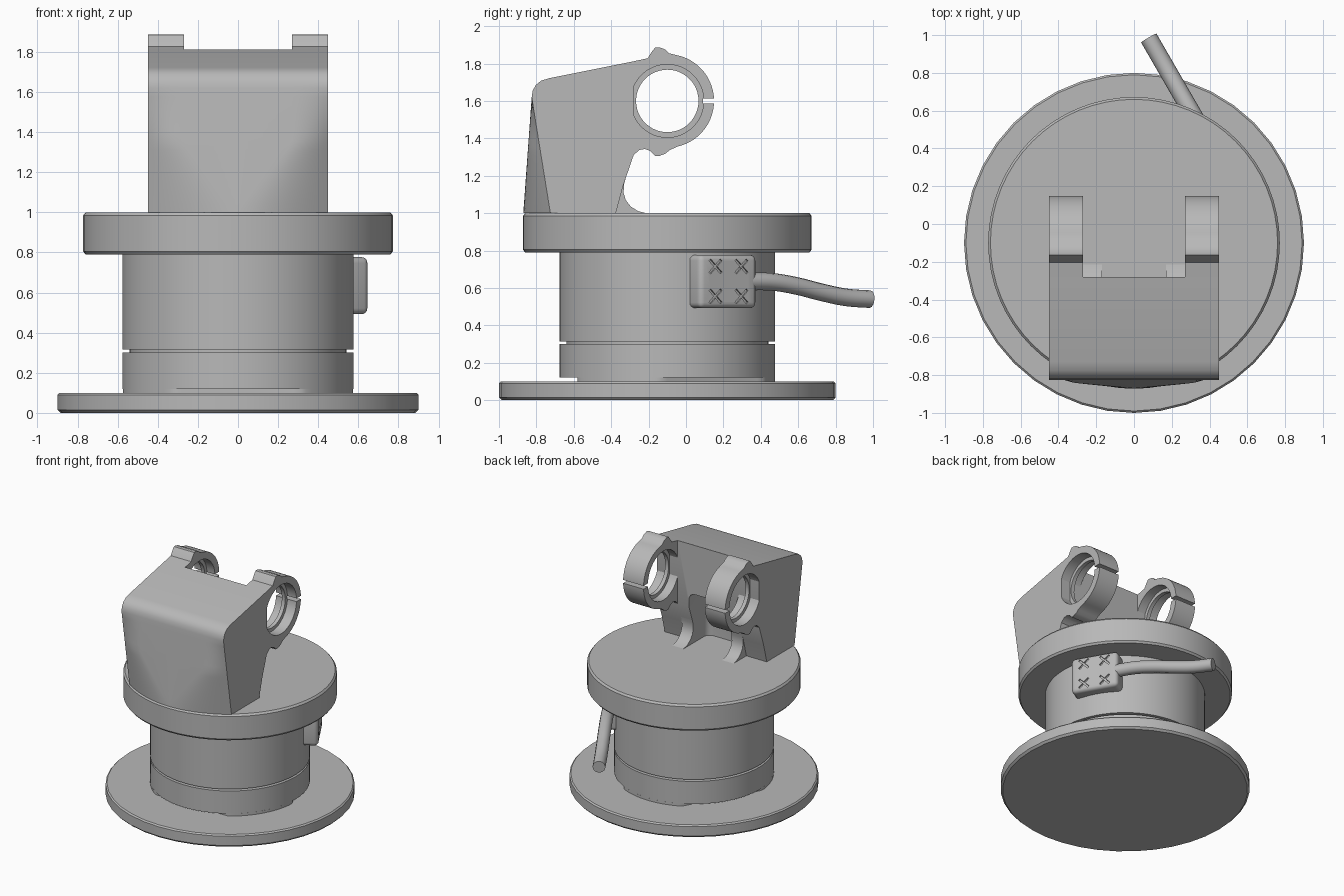
import bpy, bmesh
from math import sin, cos, pi, radians, sqrt
from mathutils import Matrix, Vector

if "Cube" in bpy.data.objects:
    bpy.data.objects.remove(bpy.data.objects["Cube"], do_unlink=True)

AXIS = Vector((0, -0.1, 0))
GREY = bpy.data.materials.new("plain_grey")
GREY.use_nodes = True
GREY.diffuse_color = (0.48, 0.48, 0.48, 1)
GREY.node_tree.nodes["Principled BSDF"].inputs["Base Color"].default_value = (0.48, 0.48, 0.48, 1)


def finish(name, bm, matrix=Matrix()):
    bmesh.ops.remove_doubles(bm, verts=bm.verts, dist=1e-5)
    bmesh.ops.transform(bm, matrix=matrix, verts=bm.verts)
    bmesh.ops.recalc_face_normals(bm, faces=bm.faces)
    mesh = bpy.data.meshes.new(name)
    bm.to_mesh(mesh)
    bm.free()
    mesh.materials.append(GREY)
    obj = bpy.data.objects.new(name, mesh)
    bpy.context.collection.objects.link(obj)
    return obj


def select(obj):
    bpy.ops.object.select_all(action='DESELECT')
    obj.select_set(True)
    bpy.context.view_layer.objects.active = obj


def smooth(obj, angle=30):
    select(obj)
    bpy.ops.object.shade_smooth_by_angle(angle=radians(angle))


def cut(obj, cutter):
    cutter.hide_render = True
    mod = obj.modifiers.new("cut", 'BOOLEAN')
    mod.operation, mod.solver, mod.object = 'DIFFERENCE', 'EXACT', cutter
    select(obj)
    bpy.ops.object.modifier_apply(modifier=mod.name)
    bpy.data.objects.remove(cutter, do_unlink=True)


def skin(bm, rings):
    """Bridge equal rings of points and cap both ends."""
    loops = [[bm.verts.new(p) for p in ring] for ring in rings]
    n = len(loops[0])
    for a, b in zip(loops, loops[1:]):
        for i in range(n):
            bm.faces.new((a[i], a[(i + 1) % n], b[(i + 1) % n], b[i]))
    bm.faces.new(loops[0])
    bm.faces.new(loops[-1])


def lathe(name, profile, sides):
    bm = bmesh.new()
    angles = [2 * pi * i / sides for i in range(sides)]
    skin(bm, [[(r * cos(a), r * sin(a), z) for a in angles] for r, z in profile])
    obj = finish(name, bm, Matrix.Translation(AXIS))
    smooth(obj)
    return obj


def extrude_x(name, outline, x0, x1):
    bm = bmesh.new()
    skin(bm, [[(x, y, z) for y, z in outline] for x in (x0, x1)])
    return finish(name, bm)


def box(name, lo, hi, bevel=0.0, matrix=Matrix()):
    bm = bmesh.new()
    lo, hi = Vector(lo), Vector(hi)
    bmesh.ops.create_cube(bm, size=1, matrix=Matrix.Translation((lo + hi) / 2) @ Matrix.Diagonal((*(hi - lo), 1)))
    if bevel:
        bmesh.ops.bevel(bm, geom=bm.edges[:], offset=bevel, segments=4, profile=0.5, affect='EDGES')
    return finish(name, bm, matrix)


# Turned parts: base plate, column with groove, turntable
lathe("base_plate", [(0.885, 0), (0.9, 0.015), (0.9, 0.09), (0.89, 0.1)], 40)
lathe("column", [(0.577, 0.12), (0.577, 0.3), (0.54, 0.3), (0.54, 0.315), (0.577, 0.315), (0.577, 0.81)], 64)
lathe("turntable", [(0.76, 0.79), (0.772, 0.805), (0.772, 0.985), (0.76, 1.0)], 64)

# Column foot: round with three flats
bm = bmesh.new()
foot = []
for i in range(120):
    a = 2 * pi * i / 120
    off = (a - pi / 6 + pi / 3) % (2 * pi / 3) - pi / 3
    r = min(0.577, 0.48 / cos(off))
    foot.append((r * cos(a), r * sin(a)))
skin(bm, [[(x, y, z) for x, y in foot] for z in (0.095, 0.12)])
smooth(finish("column_foot", bm, Matrix.Translation(AXIS)))

# Bracket block: flat front blending down into the round turntable rim
HALF, INNER = 0.45, 0.27
front_rows = 14
outline = [(-0.87 + 0.045 * i / front_rows, 1 + 0.62 * i / front_rows) for i in range(front_rows + 1)]
outline += [(-0.82, 1.655), (-0.803, 1.685), (-0.775, 1.708), (-0.73, 1.722),
            (-0.28, 1.812), (-0.28, 1.31), (-0.335, 1.15), (-0.375, 1.0)]
steps = [(side, k / 8) for side, k in
         [(-2, k) for k in range(8, 0, -1)] + [(-1, 8), (1, 0), (1, 8)] + [(2, k) for k in range(1, 9)]]


def block_point(row, side, t):
    y, z = outline[row]
    fold = INNER
    drop = 0
    if row <= front_rows:
        fold = INNER * min(1, (z - 1) / 0.35)
        drop = 0.145 * (1 - (z - 1) / 0.62)
    if abs(side) == 1:
        return (side * fold * t, y, z)
    x = fold + (HALF - fold) * t
    return ((x if side > 0 else -x), y + drop * t * t, z)


bm = bmesh.new()
skin(bm, [[block_point(r, s, t) for r in range(len(outline))] for s, t in steps])
block = finish("bracket_block", bm)
pocket = box("pocket_cutter", (-0.17, -0.52, 0.9), (0.17, -0.1, 1.42), 0.05)
cut(block, pocket)
smooth(block, 25)

# Arms with clamp rings, and the ribs below them
RING = Vector((-0.1, 1.6))
arm_outline = [(-0.28, 1.812), (-0.205, 1.828), (-0.185, 1.86), (-0.165, 1.885), (-0.145, 1.887),
               (-0.11, 1.875), (-0.09, 1.855)]
arm_outline += [(RING.x + 0.25 * cos(radians(a)), RING.y + 0.25 * sin(radians(a))) for a in range(78, -79, -6)]
arm_outline += [(-0.09, 1.335), (-0.11, 1.318), (-0.145, 1.305), (-0.165, 1.306), (-0.19, 1.332),
                (-0.22, 1.343), (-0.25, 1.338), (-0.28, 1.31)]
rib_outline = [(-0.45, 1.3), (-0.285, 1.3), (-0.31, 1.23), (-0.33, 1.16), (-0.334, 1.11), (-0.322, 1.07),
               (-0.295, 1.035), (-0.255, 1.01), (-0.205, 0.998), (-0.45, 0.998)]


def bore(x0, x1, r):
    pts = [(RING.x + r * cos(2 * pi * i / 48), RING.y + r * sin(2 * pi * i / 48)) for i in range(48)]
    return extrude_x("bore_cutter", pts, x0, x1)


for side, label in ((1, "left"), (-1, "right")):
    arm = extrude_x(label + "_arm", arm_outline, side * INNER, side * HALF)
    cut(arm, bore(side * 0.2, side * 0.5, 0.167))
    cut(arm, bore(side * 0.2, side * 0.34, 0.195))
    cut(arm, bore(side * 0.37, side * 0.5, 0.195))
    cut(arm, box("slit_cutter", (-0.6, 0.09, 1.587), (0.6, 0.2, 1.613)))
    smooth(arm, 35)
    smooth(extrude_x(label + "_rib", rib_outline, side * 0.17, side * INNER))

# Cable box turned to face outwards, with four crossed screw slots
turn = Matrix.Translation(AXIS) @ Matrix.Rotation(pi / 6, 4, 'Z')
cable_box = box("cable_box", (0.45, -0.178, 0.492), (0.655, 0.178, 0.777), 0.03, turn)
for y in (-0.08, 0.08):
    for z in (0.555, 0.715):
        for tilt in (pi / 4, -pi / 4):
            place = turn @ Matrix.Translation((0.655, y, z)) @ Matrix.Rotation(tilt, 4, 'X')
            cut(cable_box, box("slot_cutter", (-0.012, -0.05, -0.007), (0.02, 0.05, 0.007), 0, place))
smooth(cable_box)

# Cable
curve = bpy.data.curves.new("cable", 'CURVE')
curve.dimensions = '3D'
curve.bevel_depth, curve.bevel_resolution, curve.use_fill_caps = 0.047, 4, True
path = [(0.15, 0.635), (0.3, 0.632), (0.45, 0.61), (0.6, 0.577), (0.75, 0.55), (0.9, 0.54)]
spline = curve.splines.new('BEZIER')
spline.bezier_points.add(len(path) - 1)
for p, (t, z) in zip(spline.bezier_points, path):
    p.co = turn @ Vector((0.61, t, z))
    p.handle_left_type = p.handle_right_type = 'AUTO'
spline.use_smooth = True
curve.materials.append(GREY)
bpy.context.collection.objects.link(bpy.data.objects.new("cable", curve))
